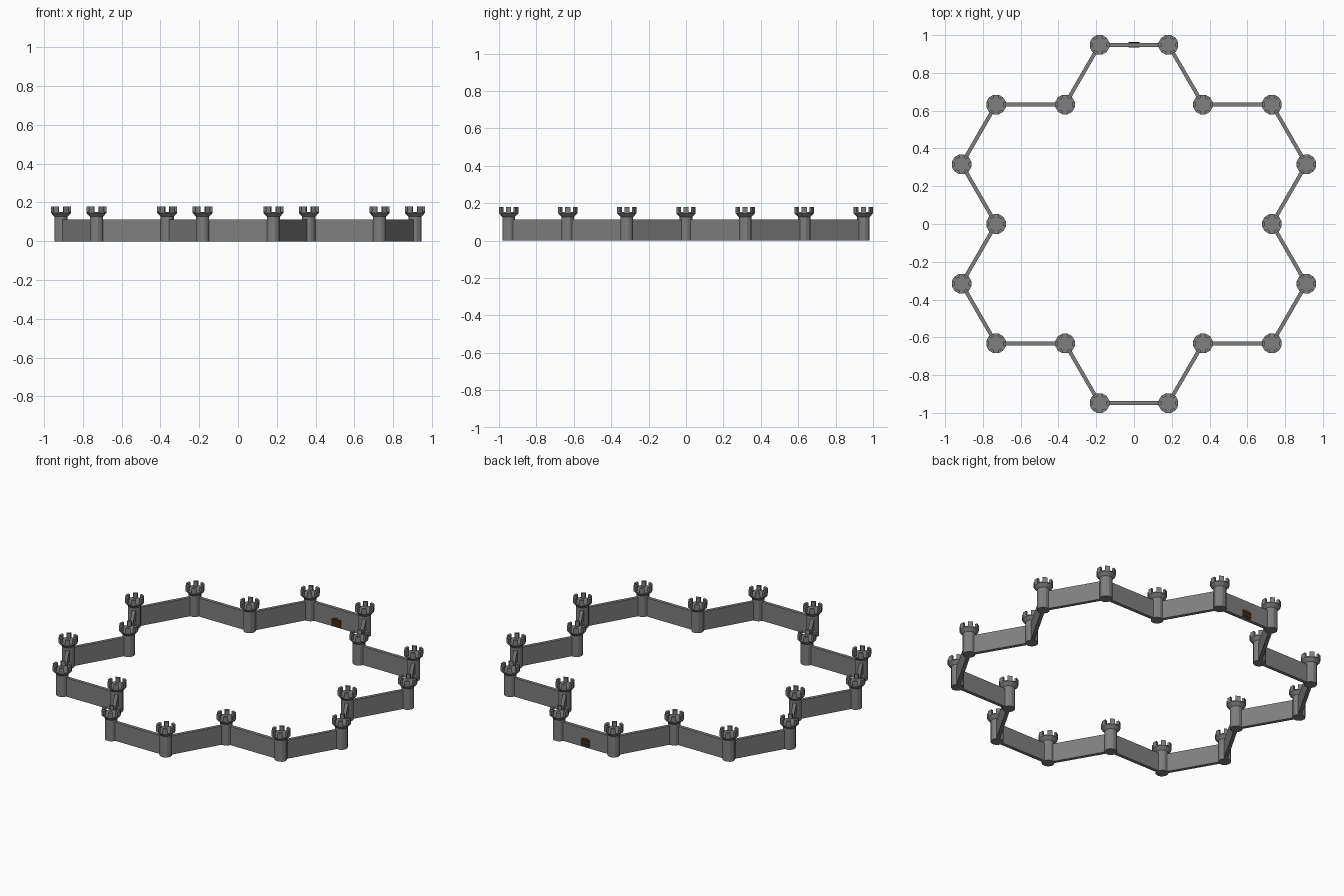
import bpy, bmesh, math

if "Cube" in bpy.data.objects:
    bpy.data.objects.remove(bpy.data.objects["Cube"])

S = 0.365                       # hexagon side = wall length
H = S * math.sqrt(3) / 2
SIDES = 12


def material(name, rgb):
    m = bpy.data.materials.new(name)
    m.diffuse_color = (*rgb, 1)
    m.use_nodes = True
    m.node_tree.nodes["Principled BSDF"].inputs["Base Color"].default_value = m.diffuse_color
    return m


STONE = material("grey stone", (0.21, 0.21, 0.21))
WOOD = material("dark brown wood", (0.055, 0.028, 0.014))


def finish(name, bm, mat):
    bmesh.ops.recalc_face_normals(bm, faces=bm.faces)
    me = bpy.data.meshes.new(name)
    bm.to_mesh(me)
    bm.free()
    me.materials.append(mat)
    ob = bpy.data.objects.new(name, me)
    bpy.context.collection.objects.link(ob)
    return ob


def prism(bm, pts, z0, z1):
    lo = [bm.verts.new((x, y, z0)) for x, y in pts]
    hi = [bm.verts.new((x, y, z1)) for x, y in pts]
    bm.faces.new(lo[::-1])
    bm.faces.new(hi)
    n = len(pts)
    for i in range(n):
        j = (i + 1) % n
        bm.faces.new((lo[i], lo[j], hi[j], hi[i]))


def corner(apothem, k):
    # corner k of a twelve-sided ring with flats facing the axes
    r = apothem / math.cos(math.pi / SIDES)
    a = (k - 0.5) * 2 * math.pi / SIDES
    return r * math.cos(a), r * math.sin(a)


# Tower: shaft, flared head and six merlons
bm = bmesh.new()
profile = [(0.034, 0), (0.034, 0.127), (0.0517, 0.146), (0.0517, 0.152)]
rings = [[bm.verts.new((*corner(r, k), z)) for k in range(SIDES)] for r, z in profile]
for a, b in zip(rings, rings[1:]):
    for k in range(SIDES):
        j = (k + 1) % SIDES
        bm.faces.new((a[k], a[j], b[j], b[k]))
bm.faces.new(rings[0][::-1])
bm.faces.new(rings[-1])
for k in range(0, SIDES, 2):
    prism(bm, [corner(0.0517, k), corner(0.0517, k + 1),
               corner(0.037, k + 1), corner(0.037, k)], 0.152, 0.18)
tower = finish("tower", bm, STONE)

# Outline of seven joined hexagons, walked clockwise from the back left
A, B, C = 0, -60, -120
turns = [A, B, A, B, C, B, C, A + 180, C, A + 180, B + 180, A + 180,
         B + 180, C + 180, B + 180, C + 180, A, C + 180]
x, y = -S / 2, 3 * H
points = []
for t in turns:
    points.append((x, y))
    x += S * math.cos(math.radians(t))
    y += S * math.sin(math.radians(t))

# One tower on each corner
for i, (px, py) in enumerate(points):
    ob = tower if i == 0 else bpy.data.objects.new("tower", tower.data)
    if i:
        bpy.context.collection.objects.link(ob)
    ob.location = (px, py, 0)

# Curtain walls between towers
T = 0.01                        # half thickness
for (px, py), t in zip(points, turns):
    bm = bmesh.new()
    prism(bm, [(0, -T), (S, -T), (S, T), (0, T)], 0, 0.112)
    w = finish("curtain_wall", bm, STONE)
    w.location = (px, py, 0)
    w.rotation_euler.z = math.radians(t)

# Plank gate showing on both faces of the back wall
bm = bmesh.new()
D = T + 0.002
for k in range(4):
    x0 = -0.03 + k * 0.015
    prism(bm, [(x0, -D), (x0 + 0.015, -D), (x0 + 0.015, D), (x0, D)],
          0.003, 0.05 if k in (0, 3) else 0.055)
for z in (0.016, 0.036):
    E = D + 0.002
    prism(bm, [(-0.03, -E), (0.03, -E), (0.03, E), (-0.03, E)], z, z + 0.006)
finish("gate", bm, WOOD).location = (0, 3 * H, 0)
